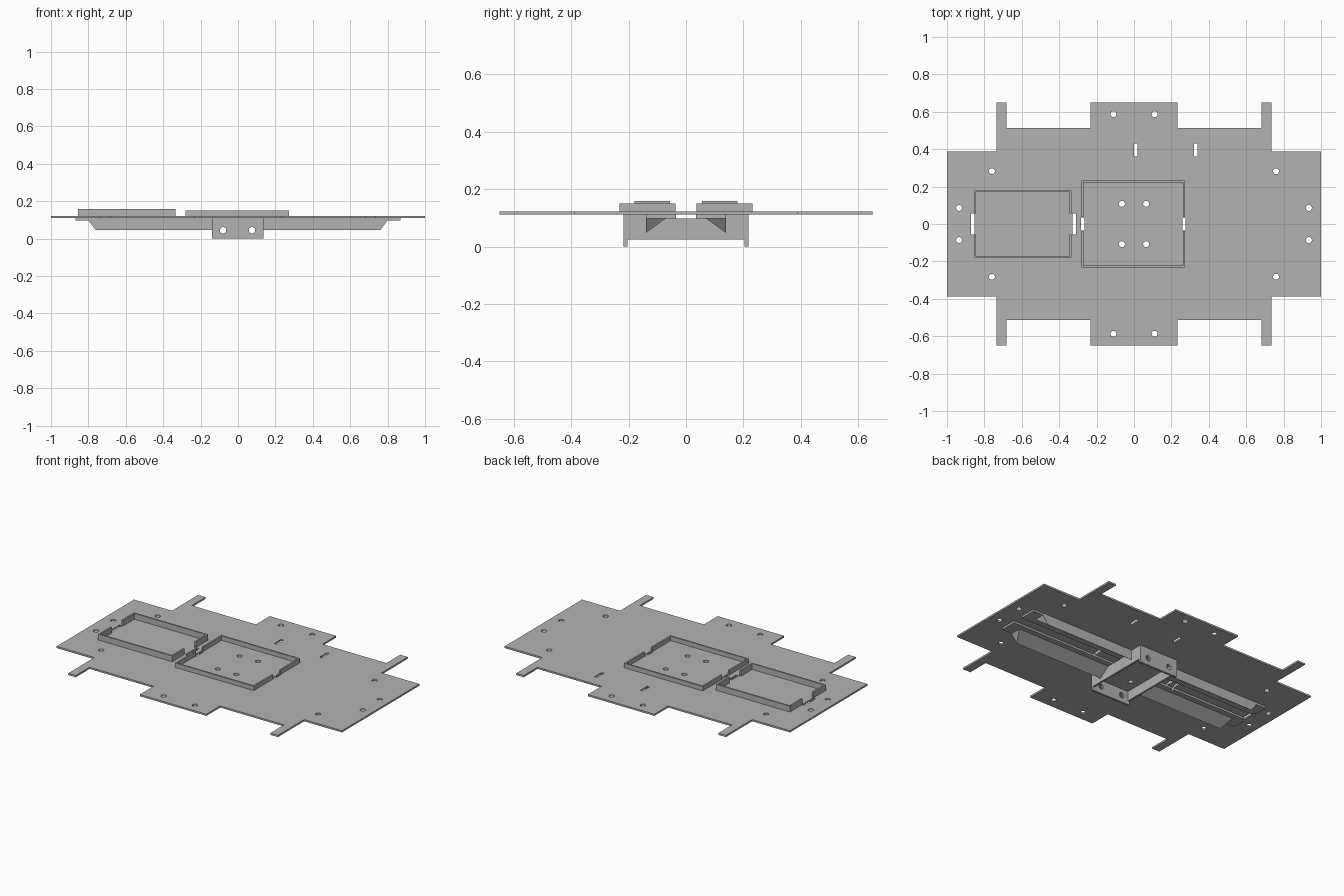
import bpy, bmesh, math
from mathutils import Matrix, Vector

cube = bpy.data.objects.get("Cube")
if cube:
    bpy.data.objects.remove(cube)

grey = bpy.data.materials.new("plain grey")
grey.use_nodes = True
colour = (0.45, 0.45, 0.45, 1)
grey.diffuse_color = colour
grey.node_tree.nodes["Principled BSDF"].inputs["Base Color"].default_value = colour

BOTTOM, TOP = 0.111, 0.122      # deck faces
SEAT = 0.098                    # underside of rail flanges


def finish(name, bm):
    bmesh.ops.recalc_face_normals(bm, faces=bm.faces)
    mesh = bpy.data.meshes.new(name)
    bm.to_mesh(mesh)
    bm.free()
    mesh.materials.append(grey)
    obj = bpy.data.objects.new(name, mesh)
    bpy.context.collection.objects.link(obj)
    return obj


def add_box(bm, x0, x1, y0, y1, z0, z1):
    size = Matrix.Diagonal((x1 - x0, y1 - y0, z1 - z0, 1))
    mid = Vector((x0 + x1, y0 + y1, z0 + z1)) / 2
    bmesh.ops.create_cube(bm, size=1, matrix=Matrix.Translation(mid) @ size)


def add_cylinder(bm, centre, radius, depth, along_y=False):
    turn = Matrix.Rotation(math.pi / 2 if along_y else 0, 4, "X")
    bmesh.ops.create_cone(bm, cap_ends=True, segments=24, radius1=radius, radius2=radius,
                          depth=depth, matrix=Matrix.Translation(centre) @ turn)


def boxes(name, *specs):
    bm = bmesh.new()
    for spec in specs:
        add_box(bm, *spec)
    return finish(name, bm)


def cut(obj, cutter):
    mod = obj.modifiers.new("holes", "BOOLEAN")
    mod.operation, mod.solver, mod.object = "DIFFERENCE", "EXACT", cutter


# Holes and slots through the deck
bm = bmesh.new()
for sx in (-1, 1):
    for sy in (-1, 1):
        for x, y in ((0.935, 0.086), (0.76, 0.282), (0.11, 0.587), (0.065, 0.108)):
            add_cylinder(bm, (sx * x, sy * y, 0.105), 0.016, 0.08)
for x, y, half in ((-0.862, 0, 0.056), (-0.32, 0, 0.056), (-0.274, 0, 0.035),
                   (0.267, 0, 0.035), (0.01, 0.395, 0.035), (0.33, 0.395, 0.035)):
    add_box(bm, x - 0.009, x + 0.009, y - half, y + half, 0.07, 0.14)
deck_cutter = finish("deck_cutter", bm)

# Bolt holes through the bracket walls
bm = bmesh.new()
for x in (-0.08, 0.075):
    add_cylinder(bm, (x, 0, 0.045), 0.017, 0.6, along_y=True)
wall_cutter = finish("wall_cutter", bm)
for cutter in (deck_cutter, wall_cutter):
    cutter.hide_render = True
    cutter.hide_viewport = True
    cutter.display_type = "WIRE"

# Stepped deck plate with four narrow arms
quarter = [(1, 0.388), (0.735, 0.388), (0.735, 0.65), (0.682, 0.65),
           (0.682, 0.512), (0.233, 0.512), (0.233, 0.65)]
half = quarter + [(-x, y) for x, y in reversed(quarter)]
outline = half + [(x, -y) for x, y in reversed(half)]
bm = bmesh.new()
face = bm.faces.new([bm.verts.new((x, y, BOTTOM)) for x, y in outline])
lift = bmesh.ops.extrude_face_region(bm, geom=[face])["geom"]
bmesh.ops.translate(bm, vec=(0, 0, TOP - BOTTOM),
                    verts=[v for v in lift if isinstance(v, bmesh.types.BMVert)])
cut(finish("deck_plate", bm), deck_cutter)


# Raised tray rims with an opening in each end
def rim(name, x0, x1, y, gap, z, t=0.01):
    parts = []
    for s in (-1, 1):
        def span(a, b):
            return sorted((s * a, s * b))
        parts.append((x0, x1, *span(y - t, y), TOP, z))
        for xa in (x0, x1 - t):
            parts.append((xa, xa + t, *span(gap, y - t), TOP, z))
    return boxes(name, *parts)


rim("side_tray_rim", -0.855, -0.335, 0.18, 0.056, 0.159)
rim("centre_tray_rim", -0.28, 0.273, 0.232, 0.037, 0.15)

# Wedge stiffening rails with sloped ends, and their flanges
for sy, side in ((-1, "front"), (1, "back")):
    ys = sorted((sy * 0.035, sy * 0.14))
    cut(boxes(side + "_rail_flange", (-0.87, 0.87, *ys, SEAT, BOTTOM)), deck_cutter)
    for sx, end in ((-1, "right"), (1, "left")):
        bm = bmesh.new()
        rings = []
        for high, low in ((0.13, 0.13), (0.8, 0.762)):
            rings.append([bm.verts.new((sx * x, sy * y, z)) for x, y, z in
                          ((high, 0.07, SEAT), (high, 0.14, SEAT), (low, 0.14, 0.047))])
        for ring in rings:
            bm.faces.new(ring)
        for i in range(3):
            j = (i + 1) % 3
            bm.faces.new((rings[0][i], rings[0][j], rings[1][j], rings[1][i]))
        finish(f"{side}_{end}_rail", bm)

# Bracket below the deck: two bolt walls, end webs and a ceiling
for sy, side in ((-1, "front"), (1, "back")):
    ys = sorted((sy * 0.204, sy * 0.218))
    cut(boxes(side + "_bracket_wall", (-0.138, 0.135, *ys, 0, BOTTOM)), wall_cutter)
    ys = sorted((sy * 0.14, sy * 0.204))
    boxes(side + "_bracket_shoulder", (-0.138, 0.135, *ys, SEAT, BOTTOM))
for x, end in ((-0.138, "right"), (0.123, "left")):
    boxes(end + "_bracket_web", (x, x + 0.012, -0.204, 0.204, 0.024, SEAT))
cut(boxes("bracket_ceiling", (-0.126, 0.123, -0.204, 0.204, 0.086, SEAT)), deck_cutter)
